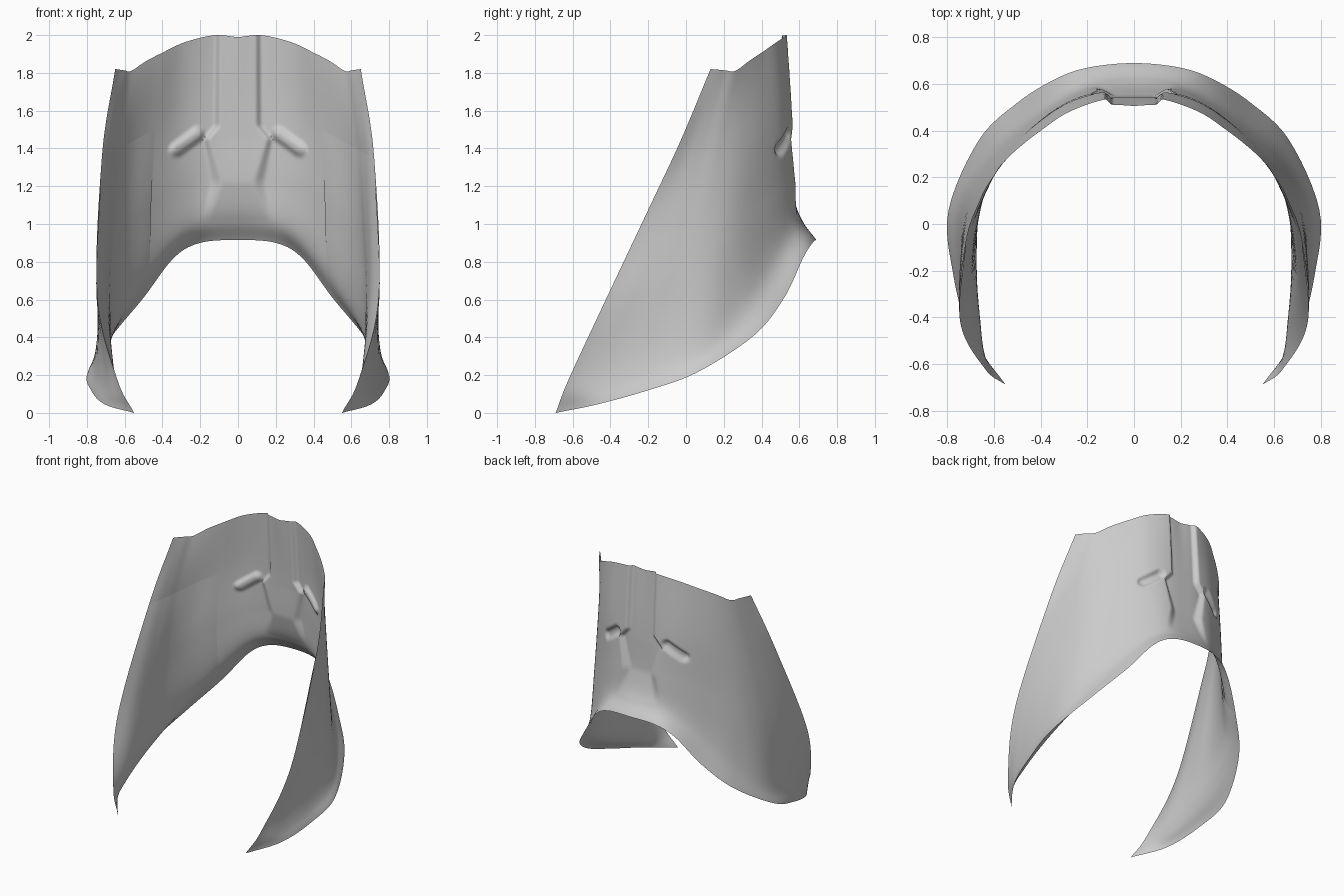
import bpy, math
from mathutils import Vector

if "Cube" in bpy.data.objects:
    bpy.data.objects.remove(bpy.data.objects["Cube"])

# Contour lines of the right half, each running from the back centre to the front edge
TOP = [(0, .535, 1.99), (.12, .535, 2.0), (.28, .48, 1.963), (.40, .40, 1.907), (.49, .33, 1.86),
       (.565, .26, 1.81), (.60, .21, 1.813), (.627, .17, 1.817), (.65, .13, 1.82)]
UPPER = [(0, .565, 1.60), (.15, .557, 1.60), (.30, .507, 1.57), (.44, .405, 1.50), (.55, .29, 1.44),
         (.62, .18, 1.40), (.66, .08, 1.38), (.69, 0, 1.37), (.72, -.065, 1.36)]
MIDDLE = [(0, .583, 1.25), (.17, .573, 1.24), (.31, .515, 1.20), (.46, .405, 1.10), (.605, .26, .98),
          (.69, .11, .86), (.735, -.08, .75), (.75, -.26, .68), (.746, -.415, .62)]
WAIST = [(0, .608, 1.04), (.18, .595, 1.02), (.32, .537, .94), (.47, .435, .77), (.625, .29, .57),
         (.742, .08, .38), (.745, -.21, .27), (.695, -.47, .19), (.64, -.62, .18)]
LIP = [(0, .69, .915), (.20, .67, .90), (.34, .62, .82), (.50, .52, .61), (.665, .36, .41),
       (.795, .06, .215), (.778, -.20, .12), (.705, -.47, .045), (.55, -.69, 0)]
# Inner wall of the sides
LINER_MIDDLE = [(.46, .395, 1.10), (.59, .24, .98), (.66, .08, .86), (.683, -.10, .75),
                (.705, -.27, .68), (.746, -.415, .62)]
LINER_WAIST = [(.47, .43, .77), (.60, .28, .57), (.675, .05, .38), (.68, -.22, .26),
               (.655, -.46, .18), (.64, -.62, .18)]


def spline(pts, steps, mirrored_start=False):
    """Sample a smooth curve through pts; steps = samples per span."""
    p = [Vector(q) for q in pts]
    first = Vector((-p[1].x, p[1].y, p[1].z)) if mirrored_start else p[0] * 2 - p[1]
    p = [first] + p + [p[-1] * 2 - p[-2]]
    out = []
    for i in range(1, len(p) - 2):
        n = steps[i - 1]
        for k in range(n):
            t = k / n
            a, b, c, d = p[i - 1:i + 3]
            out.append(0.5 * (2 * b + (c - a) * t + (2 * a - 5 * b + 4 * c - d) * t * t
                              + (3 * b - a - 3 * c + d) * t ** 3))
    return out + [p[-2]]


def ramp(t):
    t = min(1, max(0, t))
    return t * t * (3 - 2 * t)


# Raised centre panel: height, flat half width, half width at its foot, relief
PANEL = [(2.1, .09, .125, .028), (1.52, .09, .13, .03), (1.45, .15, .19, .03),
         (1.22, .075, .15, .035), (1.02, .14, .20, 0)]


def panel_relief(x, z):
    for (z1, a1, b1, d1), (z0, a0, b0, d0) in zip(PANEL, PANEL[1:]):
        if z0 <= z <= z1:
            f = (z - z0) / (z1 - z0)
            a, b, d = a0 + (a1 - a0) * f, b0 + (b1 - b0) * f, d0 + (d1 - d0) * f
            return d * ramp((b - x) / (b - a))
    return 0


# Slanted capsule-shaped bump beside the panel
def bump_relief(x, z):
    ax, az, bx, bz = .215, 1.475, .325, 1.395
    dx, dz = bx - ax, bz - az
    f = min(1, max(0, ((x - ax) * dx + (z - az) * dz) / (dx * dx + dz * dz)))
    dist = math.hypot(x - ax - f * dx, z - az - f * dz)
    return .025 * ramp((.046 - dist) / .035)


def loft(name, contours, col_steps, row_steps, centred):
    """Lofted sheet through the contours, mirrored to the left side."""
    rows = [spline(r, col_steps, centred) for r in contours]
    columns = [spline(c, row_steps) for c in zip(*rows)]
    m = len(columns[0])
    verts = []
    for p in (p for col in columns for p in col):
        relief = max(panel_relief(p.x, p.z), bump_relief(p.x, p.z)) if p.y > .3 else 0
        verts.append((max(0, p.x), p.y - relief, max(0, p.z)))
    faces = [(i * m + j, i * m + j + 1, (i + 1) * m + j + 1, (i + 1) * m + j)
             for i in range(len(columns) - 1) for j in range(m - 1)]
    mesh = bpy.data.meshes.new(name)
    mesh.from_pydata(verts, [], faces)
    obj = bpy.data.objects.new(name, mesh)
    bpy.context.collection.objects.link(obj)
    obj.modifiers.new("mirror", 'MIRROR').use_clip = True
    bpy.ops.object.select_all(action='DESELECT')
    bpy.context.view_layer.objects.active = obj
    obj.select_set(True)
    bpy.ops.object.shade_smooth_by_angle(angle=math.radians(40))


# Curved outer shell with flared lower lip
loft("curved_shell", (TOP, UPPER, MIDDLE, WAIST, LIP),
     [18, 18, 12, 8, 6, 6, 6, 6], [24, 28, 12, 10], True)
# Inner side walls folded up from the lip
loft("side_liner", (UPPER[3:], LINER_MIDDLE, LINER_WAIST, LIP[3:]),
     [8, 6, 6, 6, 6], [12, 10, 8], False)
